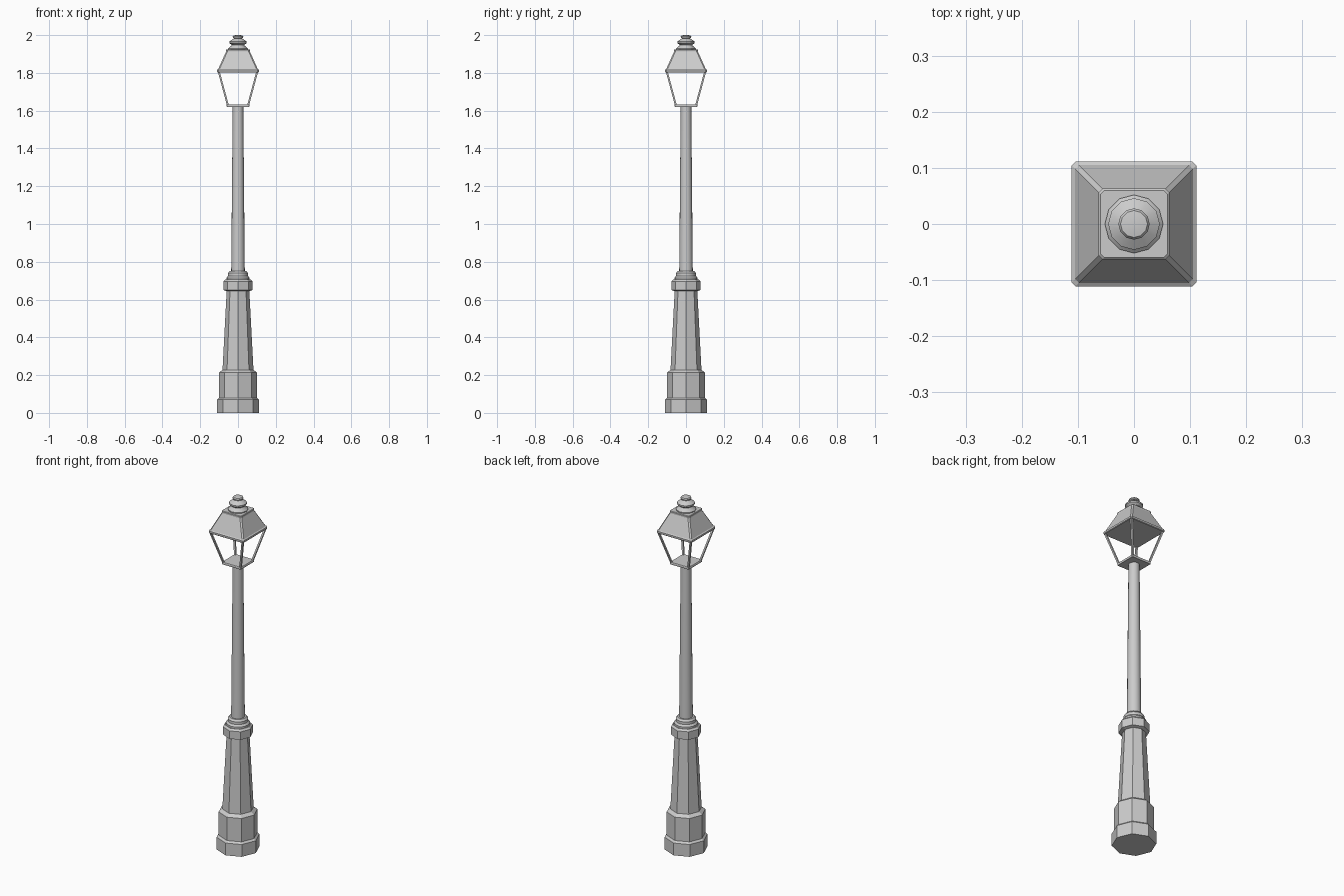
import bpy, bmesh, math
from mathutils import Vector

if "Cube" in bpy.data.objects:
    bpy.data.objects.remove(bpy.data.objects["Cube"])


def make_object(name, bm, smooth=None):
    bmesh.ops.recalc_face_normals(bm, faces=bm.faces)
    mesh = bpy.data.meshes.new(name)
    bm.to_mesh(mesh)
    bm.free()
    ob = bpy.data.objects.new(name, mesh)
    bpy.context.collection.objects.link(ob)
    if smooth:
        bpy.ops.object.select_all(action='DESELECT')
        ob.select_set(True)
        bpy.context.view_layer.objects.active = ob
        bpy.ops.object.shade_smooth_by_angle(angle=math.radians(smooth))
    return ob


def bridge(bm, rings):
    # closed solid from a stack of vertex rings
    for a, b in zip(rings, rings[1:]):
        n = len(a)
        for i in range(n):
            bm.faces.new((a[i], a[(i + 1) % n], b[(i + 1) % n], b[i]))
    bm.faces.new(rings[0][::-1])
    bm.faces.new(rings[-1])


def turned(name, profile, sides, smooth=None):
    bm = bmesh.new()
    rings = []
    for r, z in profile:
        rings.append([bm.verts.new((r * math.cos(math.tau * i / sides),
                                    r * math.sin(math.tau * i / sides), z))
                      for i in range(sides)])
    bridge(bm, rings)
    return make_object(name, bm, smooth)


def square_stack(name, profile, corner=0.0):
    # square section with small chamfered corners
    bm = bmesh.new()
    rings = []
    for h, z in profile:
        k = h - corner
        pts = [(h, -k), (h, k), (k, h), (-k, h), (-h, k), (-h, -k), (-k, -h), (k, -h)]
        rings.append([bm.verts.new((x, y, z)) for x, y in pts])
    bridge(bm, rings)
    return make_object(name, bm)


# Octagonal pedestal with plinth, tapered shaft and collar
turned("pedestal", [
    (0.112, 0.0), (0.112, 0.07), (0.101, 0.08), (0.101, 0.213),
    (0.082, 0.228), (0.06, 0.645), (0.078, 0.65), (0.078, 0.695),
    (0.068, 0.705)], 8)

# Stepped rings above the collar
turned("collar_rings", [
    (0.062, 0.70), (0.062, 0.715), (0.053, 0.725), (0.053, 0.74),
    (0.045, 0.75), (0.035, 0.75)], 16, 30)

# Slim tapered pole
turned("pole", [(0.036, 0.74), (0.028, 1.622)], 16, 40)

# Lantern floor
square_stack("lantern_floor", [(0.059, 1.62), (0.061, 1.623), (0.061, 1.63), (0.059, 1.633)], 0.004)

# Four flared corner bars
for n, (sx, sy) in enumerate([(1, 1), (-1, 1), (-1, -1), (1, -1)]):
    bm = bmesh.new()
    w = 0.005
    rings = []
    for c, z in ((0.054, 1.63), (0.102, 1.808)):
        rings.append([bm.verts.new((sx * c + dx, sy * c + dy, z))
                      for dx, dy in ((-w, -w), (w, -w), (w, w), (-w, w))])
    bridge(bm, rings)
    make_object(f"lantern_bar_{n + 1}", bm)

# Roof with eaves rim and flat cap
square_stack("lantern_roof", [
    (0.108, 1.803), (0.111, 1.806), (0.111, 1.816), (0.105, 1.82),
    (0.063, 1.913), (0.063, 1.922), (0.060, 1.925)], 0.007)

# Finial
turned("finial", [
    (0.052, 1.922), (0.052, 1.93), (0.036, 1.943), (0.034, 1.948),
    (0.046, 1.958), (0.046, 1.966), (0.028, 1.978), (0.02, 1.983),
    (0.027, 1.986), (0.028, 1.992), (0.024, 1.998), (0.012, 2.0)], 12, 30)
